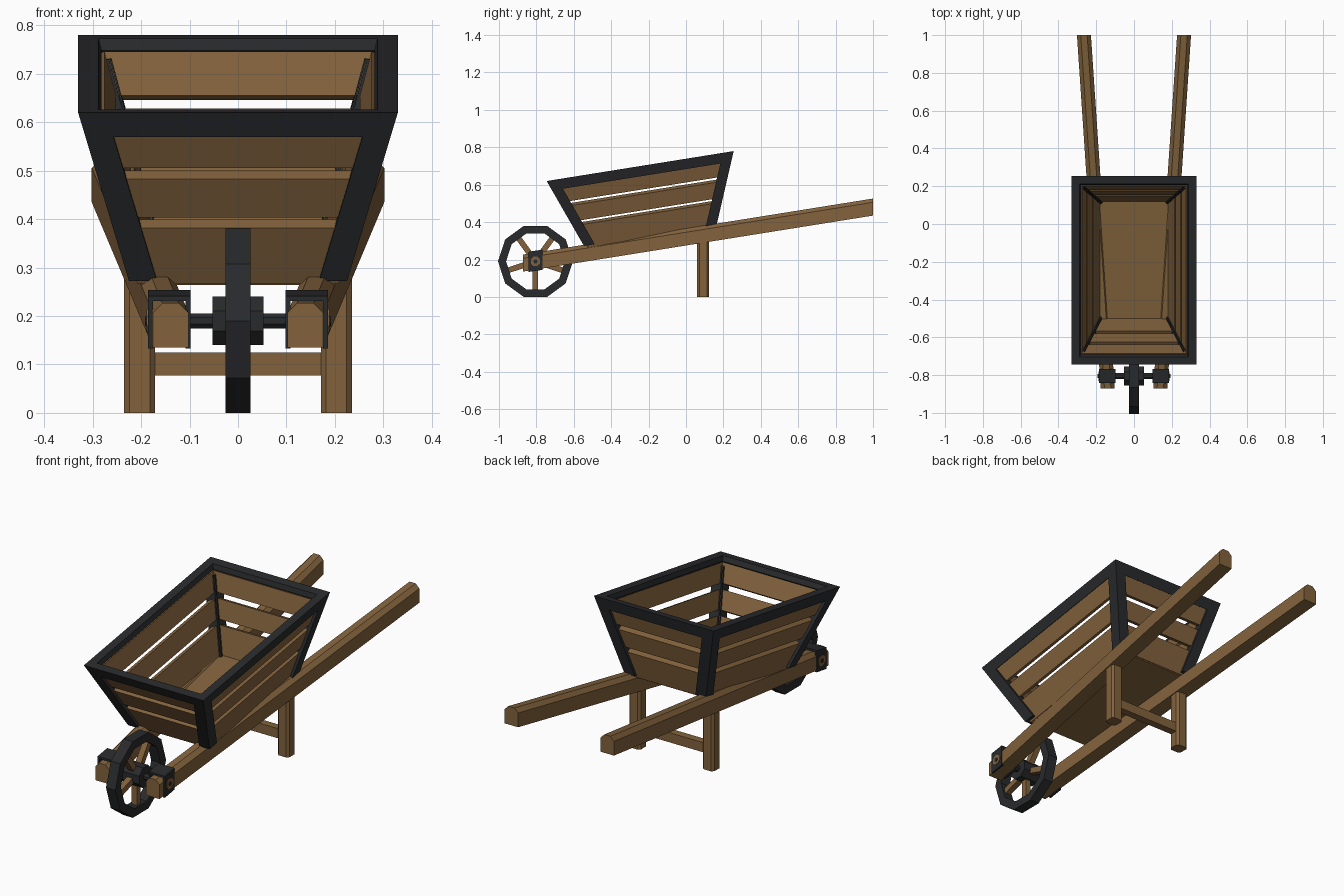
import bpy, bmesh
from math import sin, cos, pi
from mathutils import Vector

cube = bpy.data.objects.get("Cube")
if cube:
    bpy.data.objects.remove(cube)

SLOPE = 0.16  # the tray and handles rise toward the back


def material(name, rgb):
    m = bpy.data.materials.new(name)
    m.use_nodes = True
    m.diffuse_color = (*rgb, 1)
    m.node_tree.nodes["Principled BSDF"].inputs["Base Color"].default_value = (*rgb, 1)
    return m


WOOD = material("brown wood", (0.225, 0.123, 0.046))
IRON = material("dark iron", (0.022, 0.023, 0.025))


def loft(name, rings, mat, cyclic=False, shear=False):
    """Skin a row of equal cross-sections; cap the ends unless cyclic."""
    bm = bmesh.new()
    rows = []
    for ring in rings:
        rows.append([bm.verts.new((x, y, z + (SLOPE * y if shear else 0))) for x, y, z in ring])
    n = len(rows[0])
    pairs = list(zip(rows, rows[1:]))
    if cyclic:
        pairs.append((rows[-1], rows[0]))
    else:
        bm.faces.new(rows[0])
        bm.faces.new(rows[-1])
    for a, b in pairs:
        for i in range(n):
            j = (i + 1) % n
            bm.faces.new((a[i], a[j], b[j], b[i]))
    bmesh.ops.recalc_face_normals(bm, faces=bm.faces)
    mesh = bpy.data.meshes.new(name)
    bm.to_mesh(mesh)
    bm.free()
    mesh.materials.append(mat)
    ob = bpy.data.objects.new(name, mesh)
    bpy.context.collection.objects.link(ob)
    return ob


def box(name, lo, hi, mat, shear=False):
    def rect(z):
        return [(lo[0], lo[1], z), (hi[0], lo[1], z), (hi[0], hi[1], z), (lo[0], hi[1], z)]
    return loft(name, [rect(lo[2]), rect(hi[2])], mat, shear=shear)


def rod(name, x0, x1, r, sides, mat):
    """Faceted rod along x, centred on the wheel axis."""
    def circle(x):
        angles = [2 * pi * (i + 0.5) / sides for i in range(sides)]
        return [(x, AXLE.y + r * cos(a), AXLE.z + r * sin(a)) for a in angles]
    return loft(name, [circle(x0), circle(x1)], mat)


# Tray: all rings come from one flaring rectangular hopper
TOP = 0.739


def extents(z, inset):
    d = TOP - z
    return (0.33 - 0.276 * d - inset, -0.745 + 0.526 * d + inset, 0.255 - 0.24 * d - inset)


def hopper(z, inset):
    x, front, back = extents(z, inset)
    return [(-x, front, z), (x, front, z), (x, back, z), (-x, back, z)]


for label, z0, z1 in (("lower", 0.35, 0.476), ("middle", 0.5, 0.587), ("upper", 0.612, 0.7)):
    lift = 0.014
    loft(label + "_planks", [hopper(z0, 0.015), hopper(z1, 0.015),
                             hopper(z1 + lift, 0.047), hopper(z0 + lift, 0.047)],
         WOOD, cyclic=True, shear=True)

loft("tray_floor", [hopper(0.347, 0.02), hopper(0.36, 0.02)], WOOD, shear=True)
loft("tray_rim", [hopper(0.684, 0), hopper(TOP, 0), hopper(TOP, 0.042), hopper(0.715, 0.042)],
     IRON, cyclic=True, shear=True)


# Corner irons: L-shaped straps with thin lips showing inside
def corner_section(z, sx, back):
    x, yf, yb = extents(z, 0)
    w, t, lip, edge = 0.058, 0.03, 0.053, 0.054
    half = [(w, 0), (w, lip), (edge, lip), (edge, t), (t, t)]
    pts = [(0, 0)] + half + [(b, a) for a, b in reversed(half[:-1])]
    return [(sx * (x - u), (yb - v) if back else (yf + v), z) for u, v in pts]


for sx, side in ((1, "left"), (-1, "right")):
    for back in (False, True):
        loft(f"{side}_{'back' if back else 'front'}_corner_iron",
             [corner_section(z, sx, back) for z in (0.36, 0.7)], IRON, shear=True)

# Handles, legs and axle brackets on both sides
AXLE = Vector((0, -0.805, 0.19))


def handle_section(y, cx, sx):
    h, c, lo, hi = 0.037, 0.02, 0.275, 0.366
    prof = [(-h, lo), (h, lo), (h, hi - c), (h - c, hi), (c - h, hi), (-h, hi - c)]
    return [(sx * (cx + u), y, z) for u, z in prof]


def leg_section(z, sx):
    a, b, c = 0.032, 0.031, 0.011
    prof = [(a, c - b), (a, b - c), (a - c, b), (c - a, b),
            (-a, b - c), (-a, c - b), (c - a, -b), (a - c, -b)]
    return [(sx * (0.203 + u), 0.091 + v, z) for u, v in prof]


for sx, side in ((1, "left"), (-1, "right")):
    loft(side + "_handle", [handle_section(-0.872, 0.139, sx), handle_section(1, 0.265, sx)],
         WOOD, shear=True)
    loft(side + "_leg", [leg_section(0, sx), leg_section(0.32, sx)], WOOD)

    # U-shaped strap over the handle
    strap = [(0.098, 0.268), (0.098, 0.376), (0.186, 0.376), (0.186, 0.268),
             (0.176, 0.268), (0.176, 0.366), (0.108, 0.366), (0.108, 0.268)]
    loft(side + "_axle_bracket",
         [[(sx * u, y, z) for u, z in strap] for y in (-0.843, -0.767)], IRON, shear=True)
    rod(side + "_axle_peg", sx * 0.17, sx * 0.189, 0.027, 8, WOOD)
    rod(side + "_axle_bolt", sx * 0.17, sx * 0.192, 0.011, 8, IRON)

box("leg_crossbar", (-0.18, 0.072, 0.077), (0.18, 0.11, 0.125), WOOD)

# Wheel: ten-sided tyre, five spokes, hub and axle
SIDES = 10
tyre = []
for i in range(SIDES):
    a = 2 * pi * (i + 0.5) / SIDES + pi / 2
    tyre.append([(x, AXLE.y + r * cos(a), AXLE.z + r * sin(a))
                 for x, r in ((-0.026, 0.2), (0.026, 0.2), (0.026, 0.157), (-0.026, 0.157))])
loft("wheel_tyre", tyre, IRON, cyclic=True)

for i in range(5):
    a = -pi / 2 + 2 * pi * i / 5
    along = Vector((0, cos(a), sin(a)))
    across = Vector((0, -sin(a), cos(a))) * 0.015
    out = Vector((0.015, 0, 0))
    loft(f"spoke_{i + 1}",
         [[AXLE + along * r + s * across + t * out for s, t in ((-1, -1), (1, -1), (1, 1), (-1, 1))]
          for r in (0.03, 0.16)], WOOD)

rod("wheel_hub", -0.053, 0.053, 0.054, 8, IRON)
rod("axle", -0.175, 0.175, 0.017, 8, IRON)
